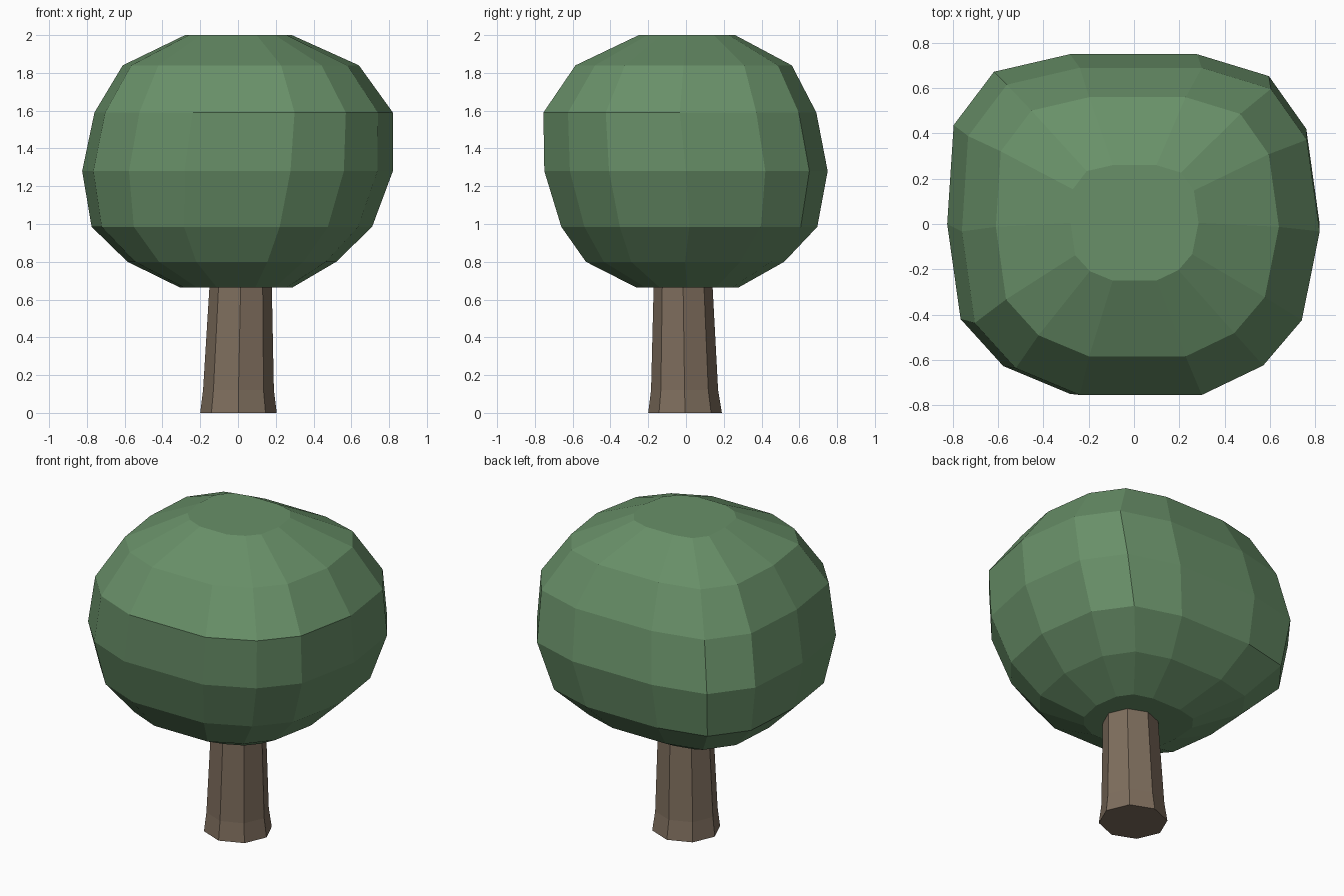
import bpy, bmesh
from math import cos, sin, tau

if "Cube" in bpy.data.objects:
    bpy.data.objects.remove(bpy.data.objects["Cube"])


def material(name, color):
    mat = bpy.data.materials.new(name)
    mat.diffuse_color = (*color, 1)
    mat.use_nodes = True
    mat.node_tree.nodes["Principled BSDF"].inputs["Base Color"].default_value = mat.diffuse_color
    return mat


def spow(v, p):
    return abs(v) ** p * (1 if v >= 0 else -1)


def loft(name, rings, sides, power, mat, bulge=None):
    """Stack closed rings given as (z, xmin, xmax, ymin, ymax) and cap both ends."""
    bm = bmesh.new()
    bulge = bulge or [1] * sides
    ymax_unit = max(spow(sin(tau * i / sides), power) for i in range(sides))
    loops = []
    for z, x0, x1, y0, y1 in rings:
        loop = []
        for i in range(sides):
            a = tau * i / sides
            u = spow(round(cos(a), 6), power) * bulge[i]
            v = spow(round(sin(a), 6), power) / ymax_unit * bulge[i]
            loop.append(bm.verts.new(((x0 + x1) / 2 + u * (x1 - x0) / 2,
                                      (y0 + y1) / 2 + v * (y1 - y0) / 2, z)))
        loops.append(loop)
    for lo, hi in zip(loops, loops[1:]):
        for i in range(sides):
            j = (i + 1) % sides
            bm.faces.new((lo[i], lo[j], hi[j], hi[i]))
    bm.faces.new(loops[0][::-1])
    bm.faces.new(loops[-1])
    mesh = bpy.data.meshes.new(name)
    bm.to_mesh(mesh)
    bm.free()
    mesh.materials.append(mat)
    obj = bpy.data.objects.new(name, mesh)
    bpy.context.collection.objects.link(obj)
    return obj


# Trunk: slightly leaning octagonal column with a flared foot
loft("trunk", [
    (0.00, -0.20, 0.205, -0.20, 0.19),
    (0.12, -0.185, 0.19, -0.185, 0.17),
    (0.72, -0.148, 0.178, -0.17, 0.138),
], 8, 1, material("bark", (0.21, 0.155, 0.11)))

# Crown: rounded-square foliage with slightly irregular rings
loft("crown", [
    (0.665, -0.31, 0.29, -0.265, 0.28),
    (0.80, -0.585, 0.52, -0.53, 0.52),
    (0.985, -0.775, 0.71, -0.66, 0.695),
    (1.28, -0.825, 0.82, -0.75, 0.75),
    (1.59, -0.76, 0.82, -0.755, 0.69),
    (1.84, -0.61, 0.64, -0.585, 0.56),
    (2.00, -0.28, 0.285, -0.25, 0.26),
], 14, 0.716, material("leaves", (0.14, 0.28, 0.14)),
    [1, 1, 1.02, 1, 1, 1.05, 1.04, 1, 1, 0.98, 1, 1, 0.96, 0.97])
